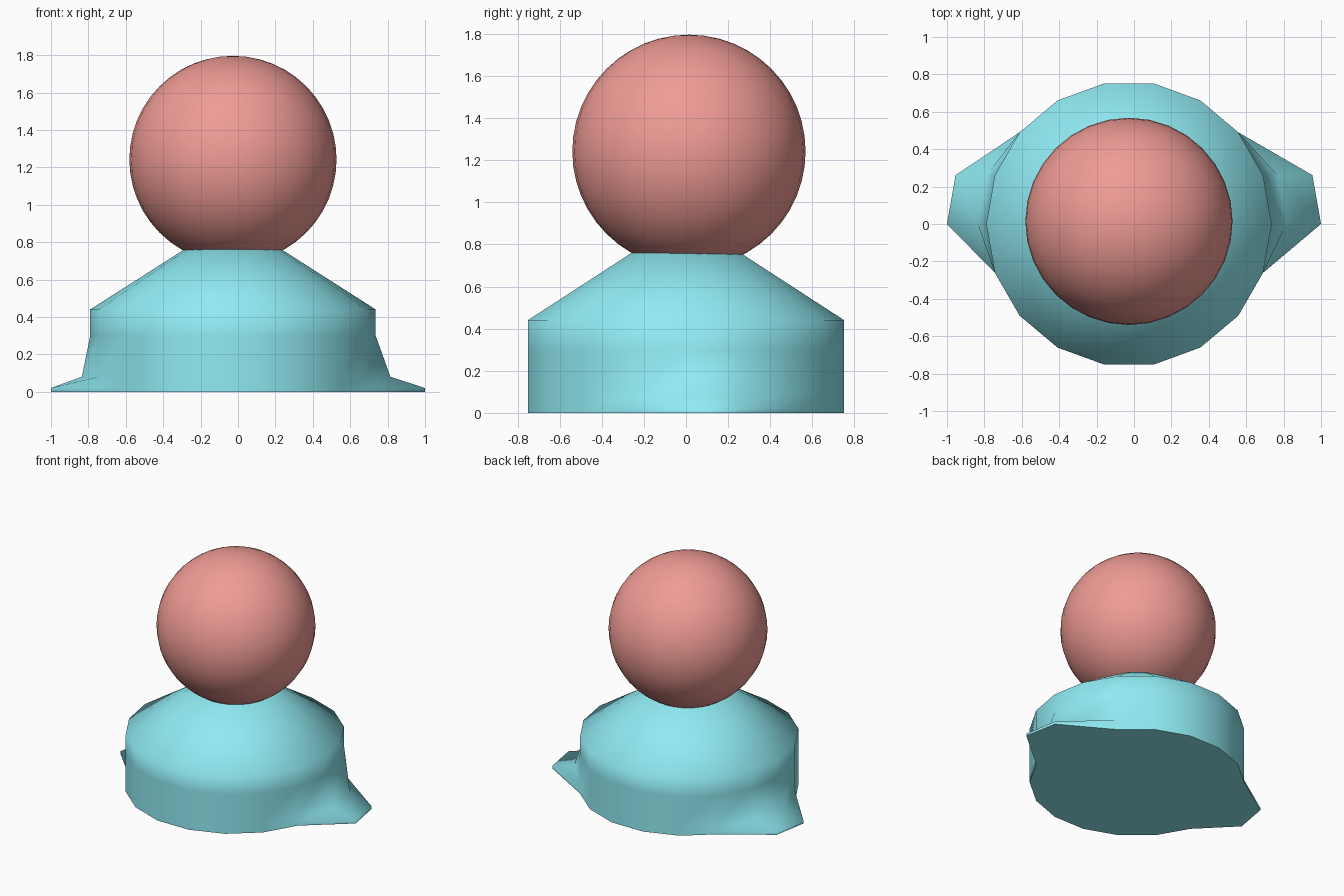
import bpy, bmesh
from math import cos, sin, pi, radians

if "Cube" in bpy.data.objects:
    bpy.data.objects.remove(bpy.data.objects["Cube"])

SIDES = 18
CX = -0.027          # body axis is slightly left of the foot-to-foot centre


def finish(obj, name, color, angle):
    obj.name = name
    mat = bpy.data.materials.new(name + "_colour")
    mat.diffuse_color = (*color, 1)
    mat.use_nodes = True
    mat.node_tree.nodes["Principled BSDF"].inputs["Base Color"].default_value = mat.diffuse_color
    obj.data.materials.append(mat)
    bpy.ops.object.select_all(action='DESELECT')
    obj.select_set(True)
    bpy.context.view_layer.objects.active = obj
    bpy.ops.object.shade_smooth_by_angle(angle=radians(angle))


# Body: 18-sided profile (z, radius), with one facet per side pulled out as a foot
profile = [(0, 0.763), (0.02, 0.763), (0.08, 0.763), (0.30, 0.763),
           (0.44, 0.763), (0.76, 0.262)]
# Outward shift of the foot facet on each ring: (right, left)
push = {0: (0.264, 0.21), 1: (0.264, 0.21), 2: (0.079, 0.045)}

bm = bmesh.new()
rings = []
for level, (z, r) in enumerate(profile):
    right, left = push.get(level, (0, 0))
    ring = []
    for i in range(SIDES):
        a = 2 * pi * i / SIDES
        x = CX + r * cos(a)
        if i in (0, 1):
            x += right
        elif i in (8, 9):
            x -= left
        ring.append(bm.verts.new((x, r * sin(a), z)))
    rings.append(ring)
for low, high in zip(rings, rings[1:]):
    for i in range(SIDES):
        j = (i + 1) % SIDES
        bm.faces.new((low[i], low[j], high[j], high[i]))
bm.faces.new(rings[0][::-1])
bm.faces.new(rings[-1])
bmesh.ops.recalc_face_normals(bm, faces=bm.faces)
mesh = bpy.data.meshes.new("body")
bm.to_mesh(mesh)
bm.free()
body = bpy.data.objects.new("body", mesh)
bpy.context.collection.objects.link(body)
finish(body, "body", (0.28, 0.83, 0.90), 60)

# Head: smooth ball resting in the neck opening
bpy.ops.mesh.primitive_uv_sphere_add(segments=32, ring_count=24, radius=0.554,
                                     location=(CX, 0.014, 1.242))
finish(bpy.context.object, "head", (0.87, 0.33, 0.30), 60)
